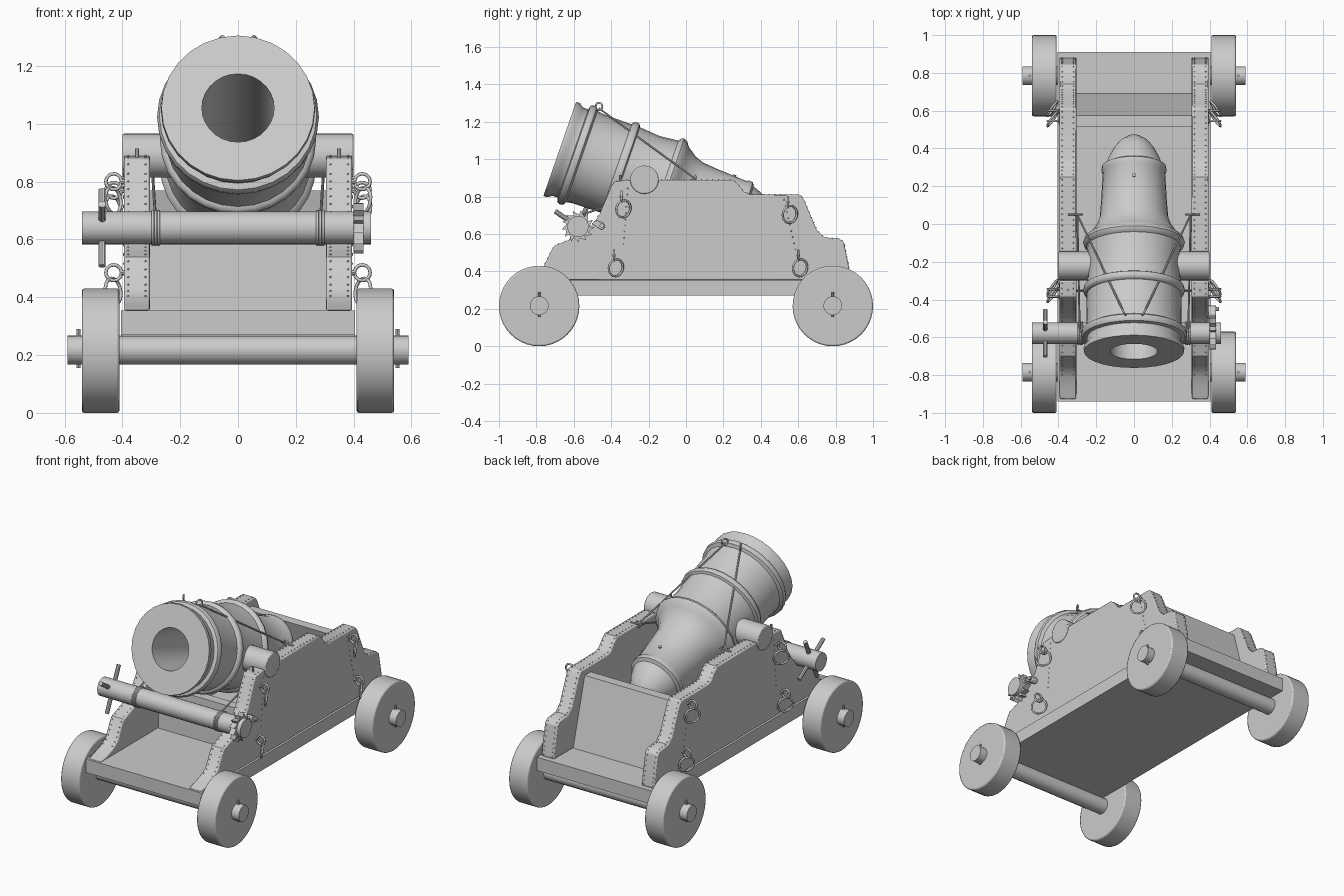
import bpy, bmesh, math
from mathutils import Vector, Matrix

if "Cube" in bpy.data.objects:
    bpy.data.objects.remove(bpy.data.objects["Cube"])


def finish(name, bm, smooth=35, bevel=0, segs=2):
    bmesh.ops.recalc_face_normals(bm, faces=bm.faces)
    me = bpy.data.meshes.new(name)
    bm.to_mesh(me)
    bm.free()
    ob = bpy.data.objects.new(name, me)
    bpy.context.collection.objects.link(ob)
    bpy.ops.object.select_all(action='DESELECT')
    bpy.context.view_layer.objects.active = ob
    ob.select_set(True)
    if bevel:
        m = ob.modifiers.new("bevel", 'BEVEL')
        m.width, m.segments, m.limit_method = bevel, segs, 'ANGLE'
        m.angle_limit = math.radians(40)
    if smooth:
        bpy.ops.object.shade_smooth_by_angle(angle=math.radians(smooth))
    return ob


def add_cyl(bm, a, b, r, n=12):
    a, b = Vector(a), Vector(b)
    rot = (b - a).to_track_quat('Z', 'Y').to_matrix().to_4x4()
    bmesh.ops.create_cone(bm, cap_ends=True, segments=n, radius1=r, radius2=r, depth=(b - a).length,
                          matrix=Matrix.Translation((a + b) / 2) @ rot)


def cyl(name, a, b, r, n=12, bevel=0):
    bm = bmesh.new()
    add_cyl(bm, a, b, r, n)
    return finish(name, bm, bevel=bevel)


def side_plate(name, pts, x0, x1, bevel=0, segs=2):
    """Extrude a (y, z) outline from x0 to x1."""
    bm = bmesh.new()
    f = bm.faces.new([bm.verts.new((x0, y, z)) for y, z in pts])
    ext = bmesh.ops.extrude_face_region(bm, geom=[f])
    bmesh.ops.translate(bm, vec=(x1 - x0, 0, 0),
                        verts=[v for v in ext['geom'] if isinstance(v, bmesh.types.BMVert)])
    return finish(name, bm, bevel=bevel, segs=segs)


def ring(name, loc, rot, big, small):
    bpy.ops.mesh.primitive_torus_add(location=loc, rotation=[math.radians(a) for a in rot], major_radius=big,
                                     minor_radius=small, major_segments=20, minor_segments=8)
    ob = bpy.context.object
    ob.name = name
    bpy.ops.object.shade_smooth()
    return ob


# carriage bed and the transoms between the cheeks
side_plate("bed", [(-.94, .27), (.91, .27), (.91, .355), (-.94, .355)], -.405, .405)
side_plate("rear_transom", [(.63, .355), (.69, .355), (.575, .77), (.515, .77)], -.32, .32)
side_plate("front_transom", [(-.36, .355), (-.30, .355), (-.29, .62), (-.35, .62)], -.32, .32)

# stepped cheeks, with rounded seat for the trunnions
top = [(-.93, .355), (-.88, .372), (-.81, .395), (-.76, .43), (-.72, .51), (-.70, .54), (-.66, .555),
       (-.57, .59), (-.50, .65), (-.46, .71), (-.405, .84), (-.385, .88), (-.30, .89)]
seat = [(-.222 + .075 * math.cos(a), .89 + .075 * math.sin(a))
        for a in (math.pi + math.pi * i / 8 for i in range(1, 8))]
back = [(-.145, .89), (.25, .89), (.275, .87), (.31, .825), (.34, .812), (.61, .81), (.63, .785),
        (.70, .62), (.74, .582), (.82, .575), (.845, .555), (.87, .43), (.88, .355)]
for s in (-1, 1):
    side_plate("cheek", top + seat + back, s * .305, s * .395, bevel=.006)

# nail heads on the cheek edges and over the transom joints
bm = bmesh.new()


def nails(a, b, step, xs):
    a, b = Vector(a), Vector(b)
    n = max(1, round((b - a).length / step))
    for i in range(n):
        p = a.lerp(b, (i + .5) / n)
        for x in xs:
            bmesh.ops.create_icosphere(bm, subdivisions=1, radius=.004,
                                       matrix=Matrix.Translation((x, p.x, p.y)))


edge_x = (-.38, -.32, .32, .38)
for line in (top[2:], back):
    for a, b in zip(line, line[1:]):
        nails(a, b, .03, edge_x)
nails((-.31, .86), (-.335, .53), .033, (-.395, .395))
nails((.52, .80), (.59, .50), .033, (-.395, .395))
finish("nails", bm)

# wheels, axles and linch pins
for y in (-.785, .785):
    cyl("axle", (-.59, y, .217), (.59, y, .217), .05, 24)
    for s in (-1, 1):
        cyl("wheel", (s * .41, y, .215), (s * .54, y, .215), .215, 40, bevel=.008)
        cyl("linch_pin", (s * .552, y, .155), (s * .552, y, .29), .007, 8)

# barrel: lathe profile as (distance from muzzle, radius), bore first
prof = [(.72, 0), (.72, .125), (0, .125), (0, .265), (.02, .267), (.045, .25), (.075, .25), (.08, .272),
        (.095, .28), (.115, .277), (.125, .258), (.16, .252), (.32, .25), (.325, .262), (.34, .27),
        (.36, .266), (.367, .25), (.48, .24), (.585, .25), (.595, .264), (.611, .27), (.63, .262),
        (.65, .235), (.70, .20), (.75, .182), (.83, .175), (1.0, .165), (1.01, .172), (1.035, .17),
        (1.045, .15), (1.09, .133), (1.14, .105), (1.18, .072), (1.205, .032), (1.212, 0)]
axis = Vector((0, .945, -.328)).normalized()
up = Vector((0, .328, .945)).normalized()
muzzle = Vector((0, -.675, 1.055))
N = 28
bm = bmesh.new()
prev = None
for t, r in prof:
    c = muzzle + axis * t
    if r == 0:
        row = [bm.verts.new(c)] * N
    else:
        row = [bm.verts.new(c + r * (Vector((1, 0, 0)) * math.cos(a) + up * math.sin(a)))
               for a in (2 * math.pi * i / N for i in range(N))]
    if prev:
        for i in range(N):
            j = (i + 1) % N
            bm.faces.new(list(dict.fromkeys((prev[i], prev[j], row[j], row[i]))))
    prev = row
finish("barrel", bm, 40)
vent = muzzle + axis * .93
cyl("vent", vent + up * .16, vent + up * .176, .01, 10)
for s in (-1, 1):
    cyl("trunnion", (s * .2, -.222, .89), (s * .4, -.222, .89), .076, 28, bevel=.006)

# windlass drum with crossed hand bars on the left end
wy, wz = -.578, .64
cyl("windlass", (-.54, wy, wz), (.46, wy, wz), .057, 24)
for d in (Vector((0, -.122, .082)), Vector((0, .06, .132))):
    c = Vector((-.47, wy, wz))
    cyl("hand_bar", c - d, c + d, .013, 10)

# ratchet wheel and pawl on the right end
teeth = 13
pts = []
for i in range(teeth):
    a = 2 * math.pi * i / teeth
    b = a + 2 * math.pi / teeth * .9
    pts += [(wy + .062 * math.cos(a), wz + .062 * math.sin(a)), (wy + .088 * math.cos(b), wz + .088 * math.sin(b))]
side_plate("ratchet", pts, .40, .435)
side_plate("pawl", [(-.505, .655), (-.48, .675), (-.44, .66), (-.43, .635), (-.45, .62)], .39, .435, bevel=.005)
cyl("pawl_pin", (.38, -.45, .645), (.45, -.45, .645), .012, 10)

# ring bolts on the outside of the cheeks
for s in (-1, 1):
    for y, z in ((-.345, .80), (-.385, .485), (.545, .77), (.60, .485)):
        cyl("bolt_shank", (s * .38, y, z), (s * .405, y, z), .01, 8)
        ring("bolt_eye", (s * .43, y, z), (90, 0, 0), .027, .006)
        ring("bolt_ring", (s * .432, y + .01, z - .065), (0, 90 + s * 8, s * 35), .046, .006)
    cyl("cheek_pin", (s * .35, -.35, .86), (s * .35, -.35, .915), .007, 8)

# elevating ropes with their eyes
for s in (-1, 1):
    barrel_eye = Vector((s * .055, -.465, 1.272))
    cheek_eye = Vector((s * .30, .05, .895))
    drum = Vector((s * .287, wy, wz + .058))
    ring("barrel_eye", barrel_eye + Vector((0, 0, .01)), (90, 0, s * 60), .02, .005)
    ring("cheek_eye", cheek_eye, (90, 0, 0), .018, .005)
    cyl("cheek_hook", cheek_eye + Vector((s * -.03, 0, 0)), cheek_eye + Vector((s * .05, 0, 0)), .005, 8)
    bm = bmesh.new()
    add_cyl(bm, barrel_eye, cheek_eye, .005, 8)
    add_cyl(bm, cheek_eye, drum, .005, 8)
    finish("rope", bm)
    for k in (-.01, 0, .01):
        ring("rope_turn", (s * .285 + k, wy, wz), (0, 90, 0), .058, .005)
